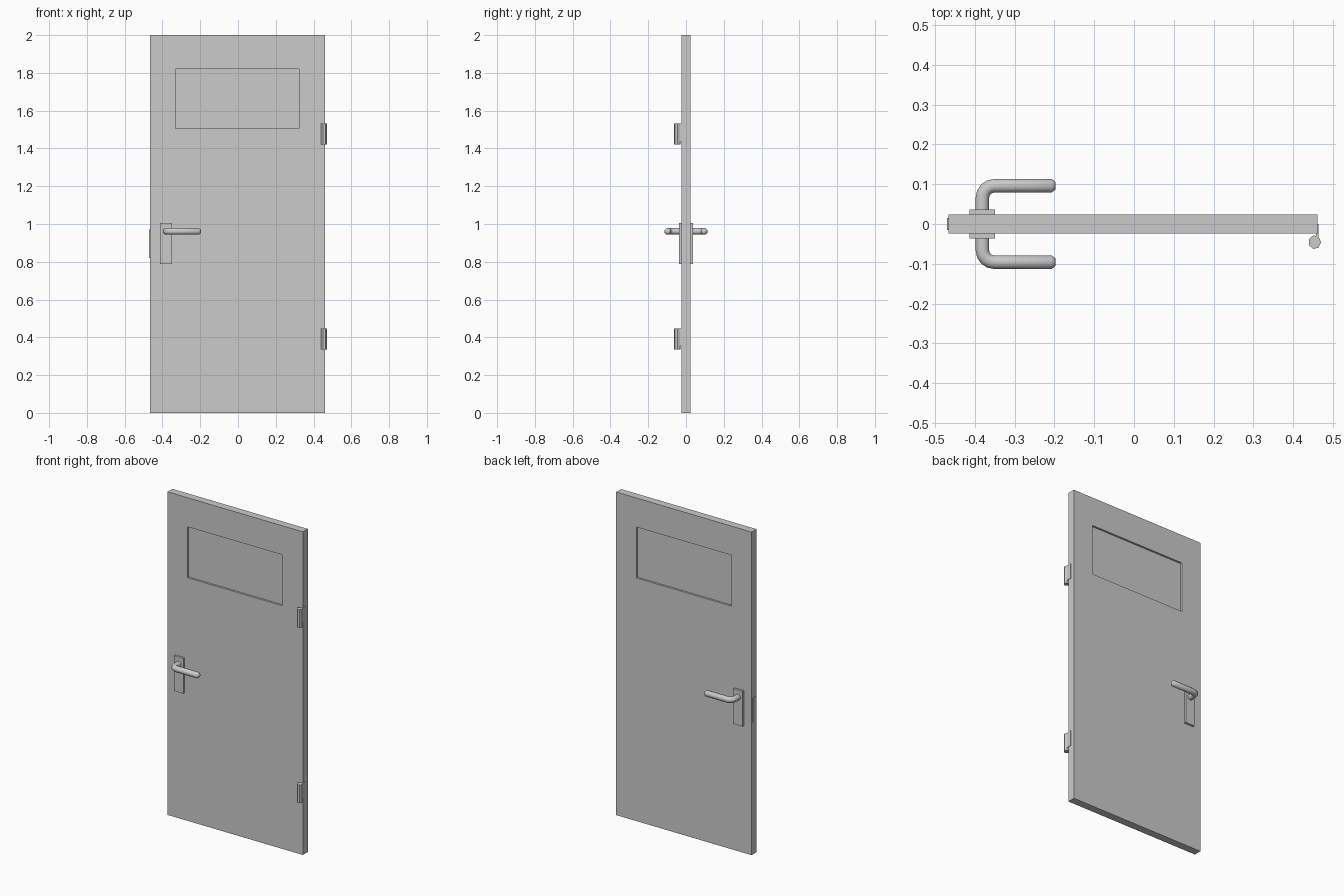
import bpy, bmesh
from math import sin, cos, pi
from mathutils import Vector

if "Cube" in bpy.data.objects:
    bpy.data.objects.remove(bpy.data.objects["Cube"])


def make_object(name, bm, smooth=False):
    bmesh.ops.recalc_face_normals(bm, faces=bm.faces)
    mesh = bpy.data.meshes.new(name)
    bm.to_mesh(mesh)
    bm.free()
    obj = bpy.data.objects.new(name, mesh)
    bpy.context.collection.objects.link(obj)
    if smooth:
        bpy.ops.object.select_all(action='DESELECT')
        obj.select_set(True)
        bpy.context.view_layer.objects.active = obj
        bpy.ops.object.shade_smooth_by_angle(angle=pi / 3.3)
    return obj


def box(name, x0, x1, y0, y1, z0, z1):
    bm = bmesh.new()
    bmesh.ops.create_cube(bm, size=1)
    for v in bm.verts:
        v.co = ((x0 + x1) / 2 + v.co.x * (x1 - x0),
                (y0 + y1) / 2 + v.co.y * (y1 - y0),
                (z0 + z1) / 2 + v.co.z * (z1 - z0))
    return make_object(name, bm)


def prism(name, profile, z0, z1):
    bm = bmesh.new()
    face = bm.faces.new([bm.verts.new((x, y, z0)) for x, y in profile])
    ext = bmesh.ops.extrude_face_region(bm, geom=[face])['geom']
    bmesh.ops.translate(bm, vec=(0, 0, z1 - z0),
                        verts=[g for g in ext if isinstance(g, bmesh.types.BMVert)])
    return make_object(name, bm)


def sweep(name, path, sides=8):
    """Round bar along (x, y, z, radius, heading angle in the xy plane)."""
    bm = bmesh.new()
    rings = []
    for x, y, z, r, a in path:
        across = Vector((-sin(a), cos(a), 0))
        ring = []
        for i in range(sides):
            t = 2 * pi * (i + 0.5) / sides
            ring.append(bm.verts.new(Vector((x, y, z)) + across * r * cos(t)
                                     + Vector((0, 0, r * sin(t)))))
        rings.append(ring)
    for a, b in zip(rings, rings[1:]):
        for i in range(sides):
            j = (i + 1) % sides
            bm.faces.new((a[i], a[j], b[j], b[i]))
    bm.faces.new(rings[0])
    bm.faces.new(rings[-1])
    return make_object(name, bm, smooth=True)


# Door leaf with a window opening
T = 0.024
X0, X1 = -0.466, 0.461
bm = bmesh.new()


def loop(x0, x1, z0, z1, y):
    return [bm.verts.new((x, y, z)) for x, z in ((x0, z0), (x1, z0), (x1, z1), (x0, z1))]


outer = [loop(X0, X1, 0, 2, y) for y in (-T, T)]
inner = [loop(-0.33, 0.323, 1.505, 1.82, y) for y in (-T, T)]
for a, b in ((outer[0], inner[0]), (outer[1], inner[1]), outer, inner):
    for i in range(4):
        j = (i + 1) % 4
        bm.faces.new((a[i], a[j], b[j], b[i]))
make_object("door_leaf", bm)

# Window pane, slightly recessed on both sides
box("window_pane", -0.33, 0.323, -0.012, 0.012, 1.505, 1.82)

# Lock faceplate on the door edge
box("lock_faceplate", -0.47, -0.46, -0.015, 0.015, 0.82, 0.97)

# Handles and back plates on both faces
HX, HZ, R, BEND = -0.381, 0.961, 0.0185, 0.03
BAR_Y = 0.096
for side, s in (("front", -1), ("back", 1)):
    y0, y1 = sorted((s * 0.02, s * 0.037))
    box(side + "_handle_plate", -0.413, -0.349, y0, y1, 0.787, 1.005)
    path = [(HX, s * 0.03, HZ, R, s * pi / 2)]
    for i in range(5):
        t = pi / 2 * i / 4
        path.append((HX + BEND * (1 - cos(t)), s * (BAR_Y - BEND + BEND * sin(t)),
                     HZ, R, s * (pi / 2 - t)))
    path += [(-0.207, s * BAR_Y, HZ, R, 0), (-0.197, s * BAR_Y, HZ, R * 0.55, 0)]
    sweep(side + "_handle", path)

# Hinges: knuckle barrel plus a leaf plate against the door edge
for name, z0 in (("lower", 0.335), ("upper", 1.42)):
    knuckle = [(0.454 + 0.016 * cos(2 * pi * i / 7), -0.0455 + 0.0175 * sin(2 * pi * i / 7))
               for i in range(7)]
    prism(name + "_hinge_knuckle", knuckle, z0, z0 + 0.112)
    box(name + "_hinge_leaf", 0.457, 0.464, -0.04, 0.0, z0 + 0.018, z0 + 0.112)
